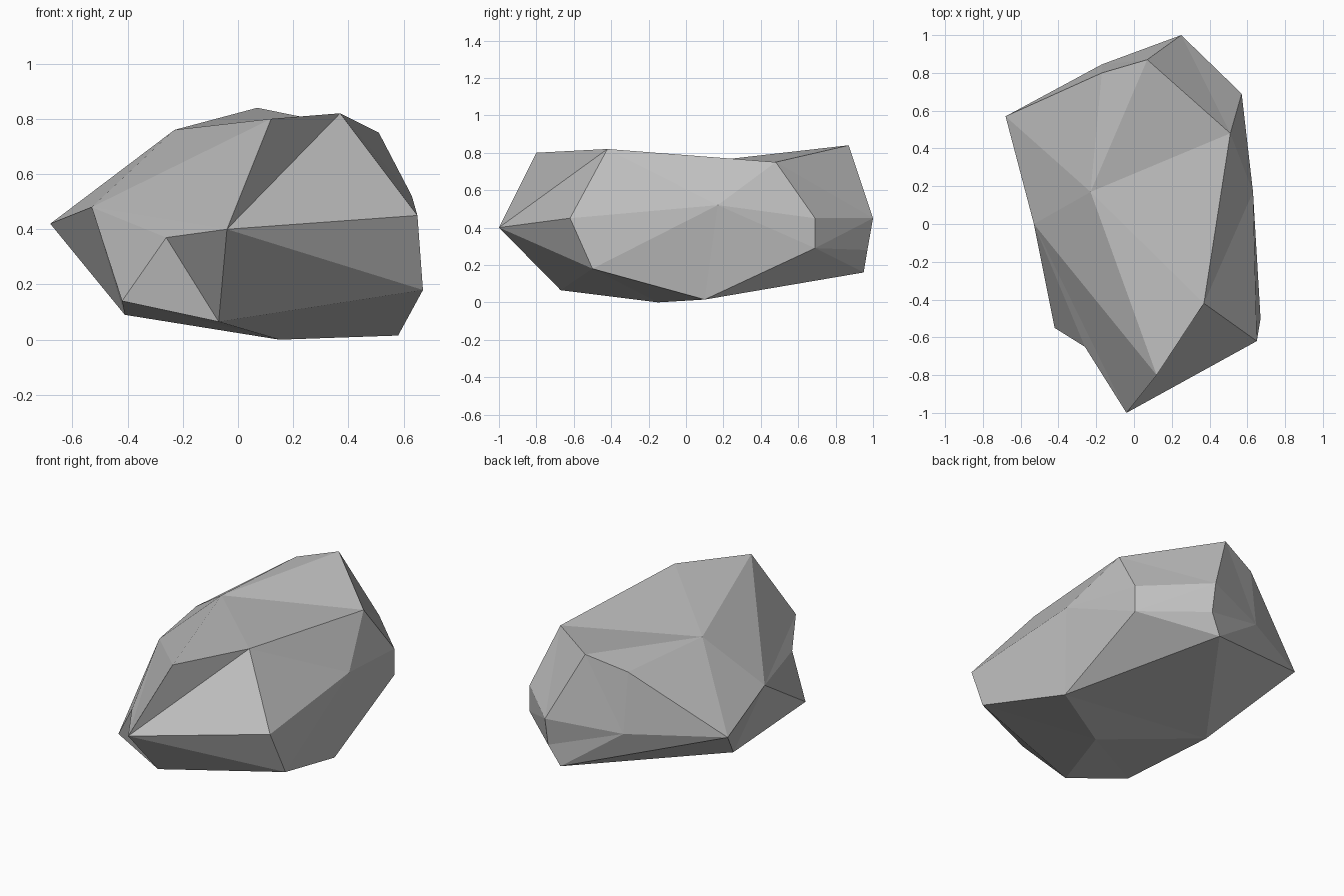
import bpy
import bmesh

# Remove the default cube if present
default_cube = bpy.data.objects.get("Cube")
if default_cube:
    bpy.data.objects.remove(default_cube, do_unlink=True)


def make_material(name, colour):
    material = bpy.data.materials.new(name)
    material.use_nodes = True
    material.diffuse_color = colour
    shader = material.node_tree.nodes["Principled BSDF"]
    shader.inputs["Base Color"].default_value = colour
    shader.inputs["Roughness"].default_value = 0.9
    return material


# Corner points of the boulder
corners = {
    # ridge running around the middle
    "front_tip": (-.04, -1, .4),
    "left_front": (.65, -.62, .45),
    "left_side": (.63, .17, .52),
    "left_back": (.57, .69, .45),
    "back_tip": (.25, 1, .45),
    "back_mid": (-.17, .845, .41),
    "right_tip": (-.68, .57, .42),
    "right_side": (-.53, 0, .48),
    "right_foot": (-.42, -.55, .14),
    "notch": (-.26, -.65, .37),
    # crown
    "peak": (.37, -.42, .82),
    "brow": (.12, -.8, .8),
    "saddle": (-.23, .17, .76),
    "shoulder": (.51, .48, .75),
    "back_peak": (.07, .87, .84),
    "back_brow": (-.17, .8, .77),
    # underside
    "left_foot": (.67, -.5, .18),
    "left_cheek": (.57, .69, .29),
    "back_cheek": (.25, .97, .28),
    "back_foot": (.18, .95, .16),
    "base_left": (.58, .1, .015),
    "base_mid": (.15, -.15, 0),
    "base_front": (-.07, -.67, .065),
    "base_right": (-.41, .13, .09),
}

# Facets spread like fans: a hub corner, then the corners around it
fans = [
    # crown facets
    "saddle: peak shoulder back_peak back_brow right_tip right_side brow peak",
    "peak: brow front_tip left_front left_side shoulder",
    "left_back: left_side shoulder back_tip",
    "back_tip: shoulder back_peak",
    "right_side: brow front_tip notch right_foot",
    "back_mid: back_tip back_peak back_brow right_tip",
    # underside facets
    "base_front: right_foot notch front_tip left_foot base_mid right_foot",
    "left_foot: front_tip left_front left_side base_left base_mid",
    "left_side: left_back left_cheek base_left",
    "left_cheek: left_back back_tip back_cheek back_foot base_left",
    "back_mid: back_tip back_cheek back_foot right_tip",
    "base_right: right_tip right_side right_foot base_mid base_left back_foot right_tip",
]

bm = bmesh.new()
points = {name: bm.verts.new(place) for name, place in corners.items()}
for fan in fans:
    hub, rim = fan.split(": ")
    rim = rim.split()
    for first, second in zip(rim, rim[1:]):
        bm.faces.new((points[hub], points[first], points[second]))
    # A two-corner rim closes against the hub as a single facet
bmesh.ops.recalc_face_normals(bm, faces=bm.faces)

# Boulder object, flat shaded
mesh = bpy.data.meshes.new("boulder")
bm.to_mesh(mesh)
bm.free()
mesh.materials.append(make_material("stone grey", (.52, .52, .52, 1)))
boulder = bpy.data.objects.new("boulder", mesh)
bpy.context.scene.collection.objects.link(boulder)
